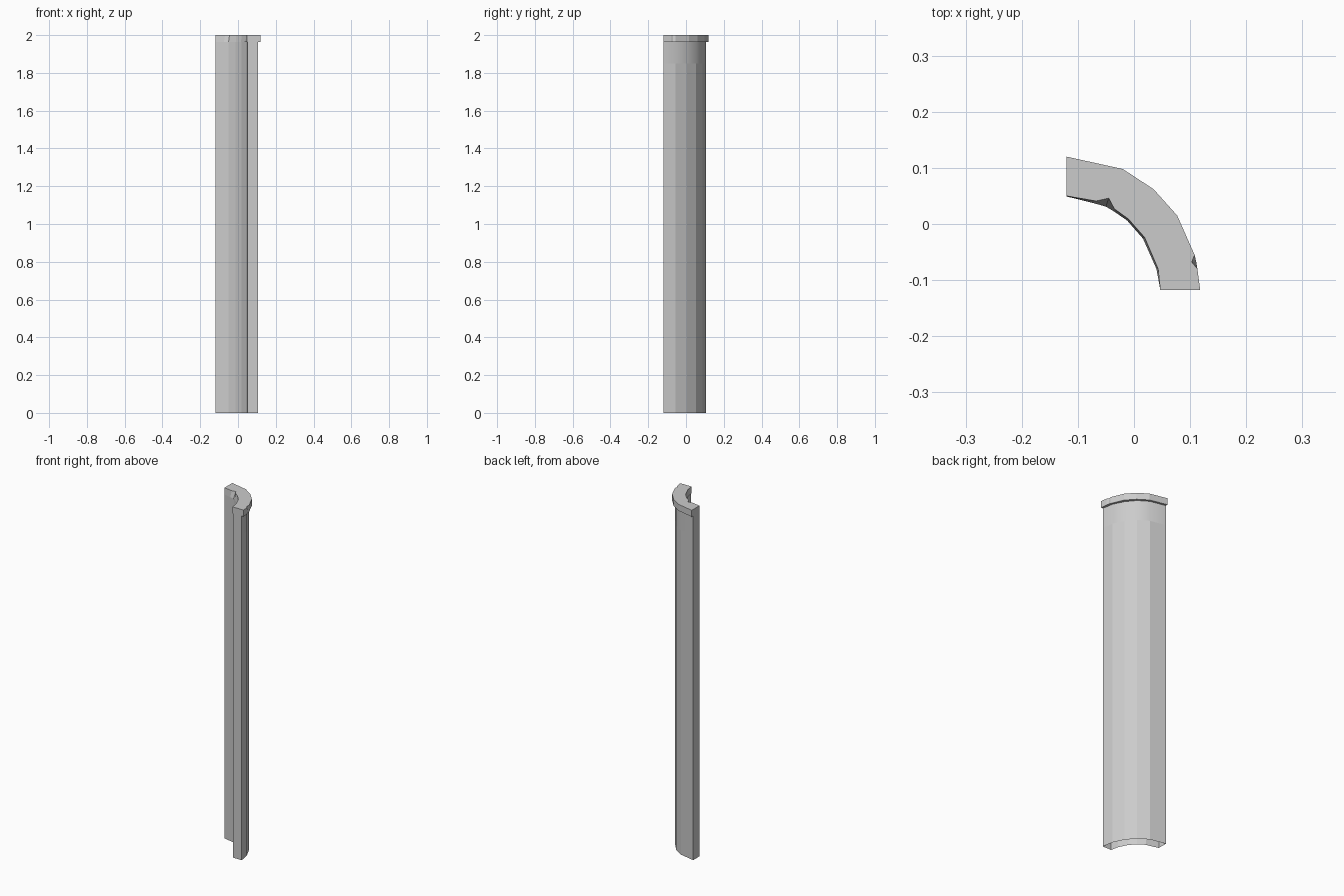
import bpy, bmesh

cube = bpy.data.objects.get("Cube")
if cube:
    bpy.data.objects.remove(cube, do_unlink=True)

stone = bpy.data.materials.new("grey stone")
stone.use_nodes = True
stone.diffuse_color = (0.6, 0.6, 0.6, 1)
stone.node_tree.nodes["Principled BSDF"].inputs["Base Color"].default_value = (0.6, 0.6, 0.6, 1)


def loft(name, rings, close_bottom=True, smooth_last=0):
    """Join clockwise outlines, each a (height, points) pair, and cap the ends."""
    bm = bmesh.new()
    loops = [[bm.verts.new((x, y, z)) for x, y in pts] for z, pts in rings]
    for low, high in zip(loops, loops[1:]):
        n = len(low)
        for i in range(n):
            j = (i + 1) % n
            face = bm.faces.new((low[i], high[i], high[j], low[j]))
            # only the curved outer faces of the last band are smooth
            face.smooth = high is loops[-1] and i < smooth_last
    if close_bottom:
        bm.faces.new(loops[0])
    bm.faces.new(loops[-1][::-1])
    mesh = bpy.data.meshes.new(name)
    bm.to_mesh(mesh)
    bm.free()
    mesh.materials.append(stone)
    obj = bpy.data.objects.new(name, mesh)
    bpy.context.collection.objects.link(obj)
    return obj


# Curved wall shaft, hollow and open underneath
shaft_outer = [(-.12, .107), (-.03, .088), (.025, .053), (.065, .005), (.095, -.055), (.106, -.118)]
shaft_inner = [(.051, -.118), (.042, -.075), (.018, -.025), (-.012, .008), (-.05, .034), (-.12, .051)]
shaft = shaft_outer + shaft_inner
loft("curved_shaft", [(0, shaft), (1.85, shaft), (1.965, shaft)],
     close_bottom=False, smooth_last=len(shaft_outer) - 1)

# Overhanging cap, with one chip in each curved side of its upper edge
cap_start = [(-.12, .12), (-.02, .098), (.035, .062), (.077, .015), (.108, -.055)]
cap_middle = [(.113, -.08), (.118, -.118), (.047, -.118)]


def cap_outline(outer_chip, inner_edge):
    return cap_start + [outer_chip] + cap_middle + inner_edge


cap_low = cap_outline((.111, -.068), [(.040, -.08), (.016, -.026), (-.012, .006), (-.035, .022),
                                      (-.05, .031), (-.075, .038), (-.12, .049)])
cap_high = cap_outline((.103, -.068), [(.043, -.08), (.019, -.024), (-.01, .009), (-.035, .027),
                                       (-.045, .046), (-.068, .041), (-.12, .05)])
loft("cap", [(1.963, cap_low), (2, cap_high)])
